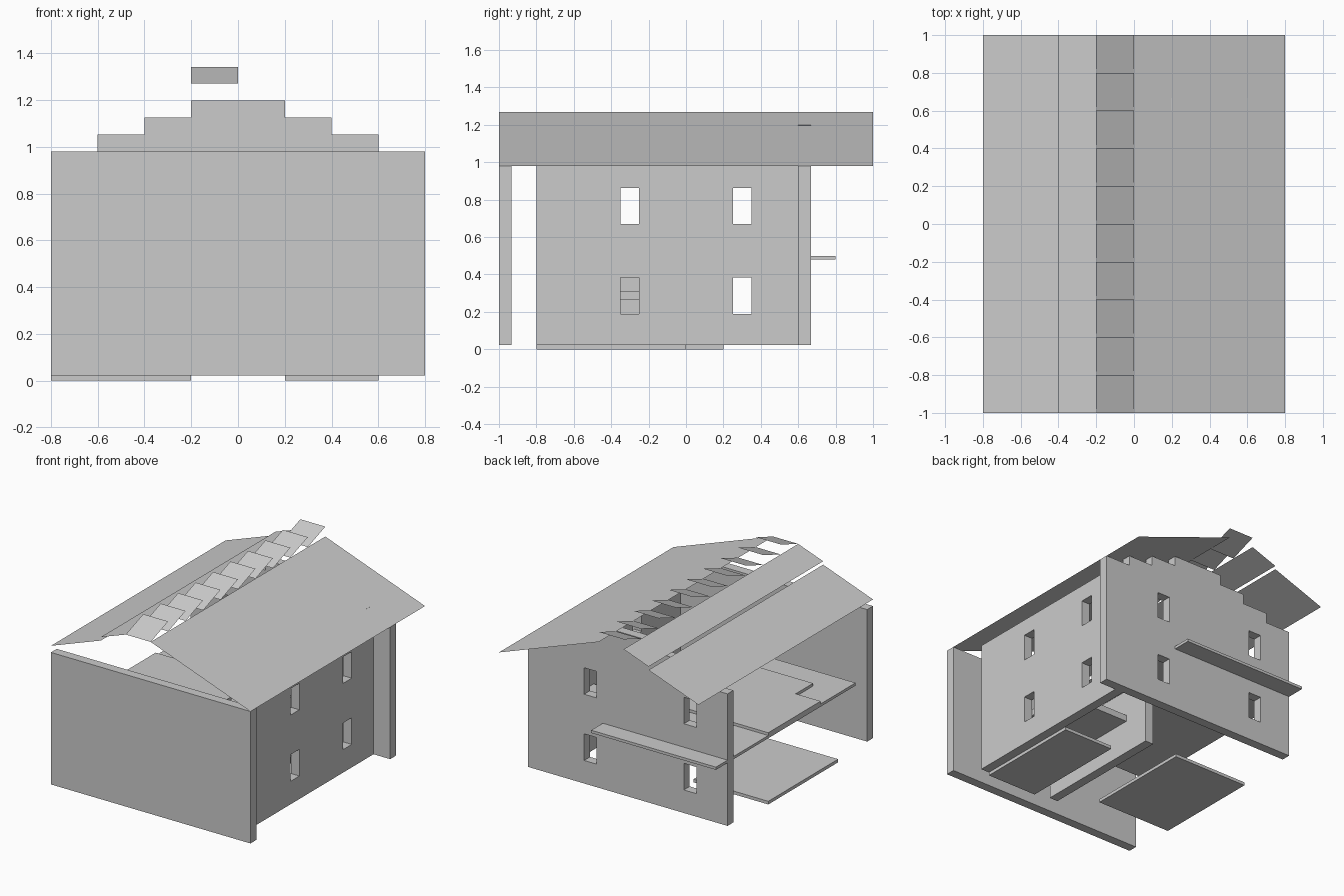
import bpy, bmesh
from mathutils import Vector

if "Cube" in bpy.data.objects:
    bpy.data.objects.remove(bpy.data.objects["Cube"])

mat = bpy.data.materials.new("plain_grey")
mat.diffuse_color = (0.6, 0.6, 0.6, 1)
mat.use_nodes = True
mat.node_tree.nodes["Principled BSDF"].inputs["Base Color"].default_value = mat.diffuse_color
T = 0.067  # wall thickness


def finish(name, bm):
    bmesh.ops.recalc_face_normals(bm, faces=bm.faces)
    me = bpy.data.meshes.new(name)
    bm.to_mesh(me)
    bm.free()
    me.materials.append(mat)
    ob = bpy.data.objects.new(name, me)
    bpy.context.collection.objects.link(ob)
    return ob


def add_prism(bm, points, direction):
    face = bm.faces.new([bm.verts.new(p) for p in points])
    ext = bmesh.ops.extrude_face_region(bm, geom=[face])
    verts = [g for g in ext["geom"] if isinstance(g, bmesh.types.BMVert)]
    bmesh.ops.translate(bm, vec=Vector(direction), verts=verts)


def add_box(bm, x, y, z):
    add_prism(bm, [(x[0], y[0], z[0]), (x[1], y[0], z[0]),
                   (x[1], y[1], z[0]), (x[0], y[1], z[0])], (0, 0, z[1] - z[0]))


def boxes(name, *specs):
    bm = bmesh.new()
    for s in specs:
        add_box(bm, *s)
    return finish(name, bm)


def slab(name, outline, z0, z1):
    bm = bmesh.new()
    add_prism(bm, [(x, y, z0) for x, y in outline], (0, 0, z1 - z0))
    return finish(name, bm)


def sheet(name, *quads):
    bm = bmesh.new()
    for q in quads:
        bm.faces.new([bm.verts.new(p) for p in q])
    return finish(name, bm)


def cut(wall, cutter):
    mod = wall.modifiers.new("windows", 'BOOLEAN')
    mod.operation = 'DIFFERENCE'
    mod.solver = 'EXACT'
    mod.object = cutter
    cutter.hide_render = True
    cutter.hide_set(True)


# Window heights on the two storeys
storeys = [(0.19, 0.383), (0.67, 0.862)]

# Plain front wall
boxes("front_wall", ((-0.8, 0.8), (-1, -1 + T), (0.023, 0.98)))

# Back wall with stepped gable
half = [(0.8, 0.023), (0.8, 0.98), (0.6, 0.98), (0.6, 1.053),
        (0.4, 1.053), (0.4, 1.125), (0.2, 1.125), (0.2, 1.198)]
outline = half + [(-x, z) for x, z in reversed(half)]
bm = bmesh.new()
add_prism(bm, [(x, 0.6, z) for x, z in outline], (0, T, 0))
back_wall = finish("back_wall", bm)
cut(back_wall, boxes("back_window_cutter", *[
    ((c - 0.05, c + 0.05), (0.5, 0.8), z) for c in (0.3, -0.5) for z in storeys]))

# Right side wall
right_wall = boxes("right_wall", ((0.6, 0.6 + T), (-0.8, 0.6), (0.023, 0.98)))
cut(right_wall, boxes("right_window_cutter", *[
    ((0.5, 0.8), (c - 0.05, c + 0.05), z) for c in (0.3, -0.3) for z in storeys]))

# Interior wall, stair landing and floors
boxes("inner_wall", ((0, T), (-0.8, 0.2), (0.023, 0.48)))
boxes("stair_landing", ((T, 0.6), (-0.8, 0), (0.263, 0.31)))
boxes("stair_base", ((0.2, 0.6), (-0.8, 0), (0, 0.023)))
boxes("ground_terrace", ((-0.8, -0.2), (-0.6, 0.2), (0, 0.023)))
slab("upper_floor", [(-0.8, -0.8), (T, -0.8), (T, 0.2), (0.6, 0.2),
                     (0.6, 0.6), (-0.8, 0.6)], 0.48, 0.5)
slab("raised_floor", [(-0.6, -0.6), (0, -0.6), (0, 0.2), (-0.8, 0.2),
                      (-0.8, -0.4), (-0.6, -0.4)], 0.5, 0.52)

# Ledge on the back wall
boxes("back_ledge", ((-0.8, 0.2), (0.6 + T, 0.8), (0.48, 0.5)))


# Thin roof sheets running front to back
def roof(name, x0, z0, x1, z1):
    sheet(name, [(x0, -1, z0), (x1, -1, z1), (x1, 1, z1), (x0, 1, z0)])


roof("right_roof", 0, 1.27, 0.8, 0.98)
roof("left_roof_lower", -0.8, 1.028, -0.4, 1.173)
roof("left_roof_upper", -0.4, 1.198, -0.2, 1.27)

# Row of tilted skylight flaps along the ridge
flaps = []
for i in range(10):
    y = -1 + 0.2 * i
    flaps.append([(-0.2, y, 1.27), (0, y, 1.27), (0, y + 0.2, 1.342), (-0.2, y + 0.2, 1.342)])
sheet("ridge_flaps", *flaps)
